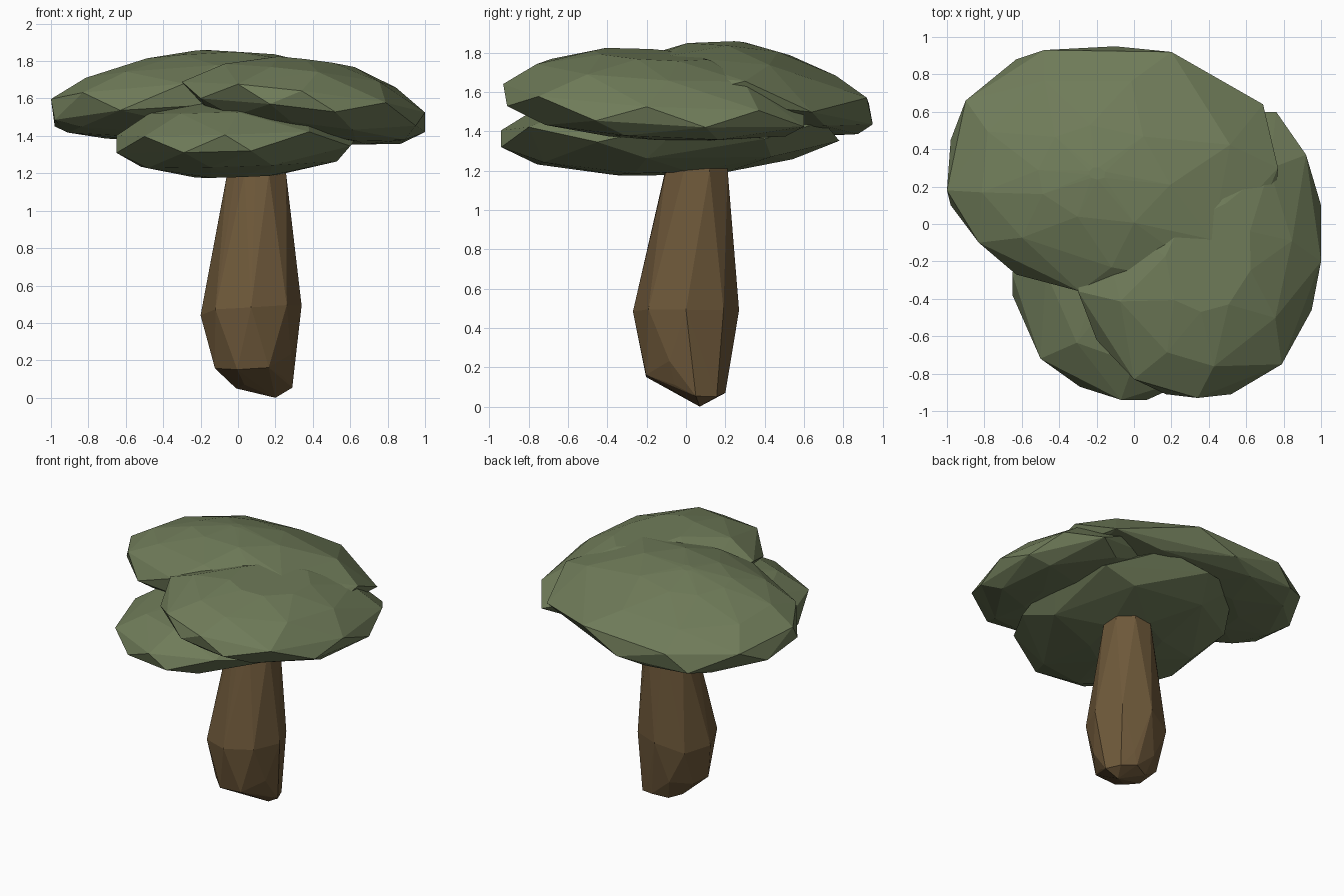
import bpy, bmesh, math, random
from mathutils import Vector

random.seed(4)
cube = bpy.data.objects.get("Cube")
if cube:
    bpy.data.objects.remove(cube)


def make_material(name, color):
    mat = bpy.data.materials.new(name)
    mat.use_nodes = True
    mat.diffuse_color = color
    mat.node_tree.nodes["Principled BSDF"].inputs["Base Color"].default_value = color
    return mat


def hull_object(name, points, mat):
    """Faceted solid wrapped around a cloud of points."""
    bm = bmesh.new()
    for p in points:
        bm.verts.new(p)
    bmesh.ops.convex_hull(bm, input=bm.verts[:])
    loose = [v for v in bm.verts if not v.link_faces]
    bmesh.ops.delete(bm, geom=loose, context='VERTS')
    bmesh.ops.recalc_face_normals(bm, faces=bm.faces[:])
    mesh = bpy.data.meshes.new(name)
    bm.to_mesh(mesh)
    bm.free()
    mesh.materials.append(mat)
    obj = bpy.data.objects.new(name, mesh)
    bpy.context.collection.objects.link(obj)
    return obj


def canopy_lobe(name, outline, center, slope, profile, mat):
    """Flattened lobe: the outline is repeated inward along a (scale, height) profile.
    Each ring uses every other corner, so the rim zigzags and the facets are irregular."""
    c = Vector(center)
    rim = [Vector(p) for p in outline]
    points = []
    for level, (scale, height) in enumerate(profile):
        for i in range(level % 2, len(rim), 2):
            if scale == 1:
                d = rim[i] - c.xy
            else:
                d = (rim[i] + rim[i - 1]) / 2 - c.xy
                d *= scale * random.uniform(0.96, 1.04)
            z = c.z + height + slope[0] * d.x + slope[1] * d.y
            points.append((c.x + d.x, c.y + d.y, z))
    hull_object(name, points, mat)


green = make_material("leaf green", (0.16, 0.2, 0.1, 1))
brown = make_material("bark brown", (0.155, 0.098, 0.042, 1))

# Trunk: stacked staggered rings (height, center x, center y, radius)
rings = [(0.08, 0.14, 0.05, 0.15), (0.19, 0.08, 0, 0.22), (0.46, 0.07, 0, 0.27),
         (1.2, 0.1, 0.055, 0.17), (1.4, 0.1, 0.06, 0.12)]
trunk = [(0.2, 0.07, 0)]
sides = 8
for level, (z, cx, cy, r) in enumerate(rings):
    for i in range(sides):
        a = math.tau * (i + 0.5 * (level % 2)) / sides
        wobble = random.uniform(-0.05, 0.05) if level < 3 else 0
        trunk.append((cx + r * math.cos(a), cy + r * math.sin(a), max(z + wobble, 0.05)))
hull_object("trunk", trunk, brown)

# Lower canopy lobe
canopy_lobe("lower_canopy",
            [(-0.65, -0.27), (-0.65, -0.38), (-0.5, -0.72), (-0.29, -0.87), (-0.07, -0.94),
             (0.07, -0.94), (0.38, -0.8), (0.6, -0.45), (0.68, 0), (0.58, 0.4),
             (0.3, 0.7), (0, 0.78), (-0.35, 0.62), (-0.58, 0.25)],
            (0, -0.08, 1.38), (0.03, 0.02),
            [(0.3, 0.22), (0.75, 0.16), (1, 0.045), (1, -0.045), (0.82, -0.13), (0.35, -0.195)],
            green)

# Upper back lobe, reaching across most of the top
canopy_lobe("back_canopy",
            [(-0.98, 0.45), (-1, 0.18), (-0.98, 0.1), (-0.83, -0.1), (-0.63, -0.27),
             (-0.29, -0.36), (0.1, -0.42), (0.5, -0.35), (0.74, -0.05), (0.77, 0.3),
             (0.69, 0.64), (0.2, 0.92), (-0.1, 0.95), (-0.48, 0.93), (-0.63, 0.88),
             (-0.9, 0.66)],
            (-0.2, 0.27, 1.55), (0.04, -0.1),
            [(0.05, 0.305), (0.4, 0.265), (0.77, 0.175), (1, 0.07), (1, -0.05),
             (0.87, -0.1), (0.5, -0.14)],
            green)

# Upper front left lobe, sloping down to the outside
canopy_lobe("front_canopy",
            [(-0.3, -0.36), (-0.2, -0.62), (0, -0.83), (0.17, -0.91), (0.34, -0.93),
             (0.52, -0.91), (0.79, -0.75), (0.95, -0.46), (1, -0.2), (1, 0.1),
             (0.92, 0.37), (0.76, 0.6), (0.45, 0.6), (0.1, 0.5), (-0.2, 0.1)],
            (0.42, -0.2, 1.55), (-0.12, -0.05),
            [(0.38, 0.24), (0.75, 0.165), (1, 0.045), (1, -0.045), (0.85, -0.12), (0.45, -0.16)],
            green)
